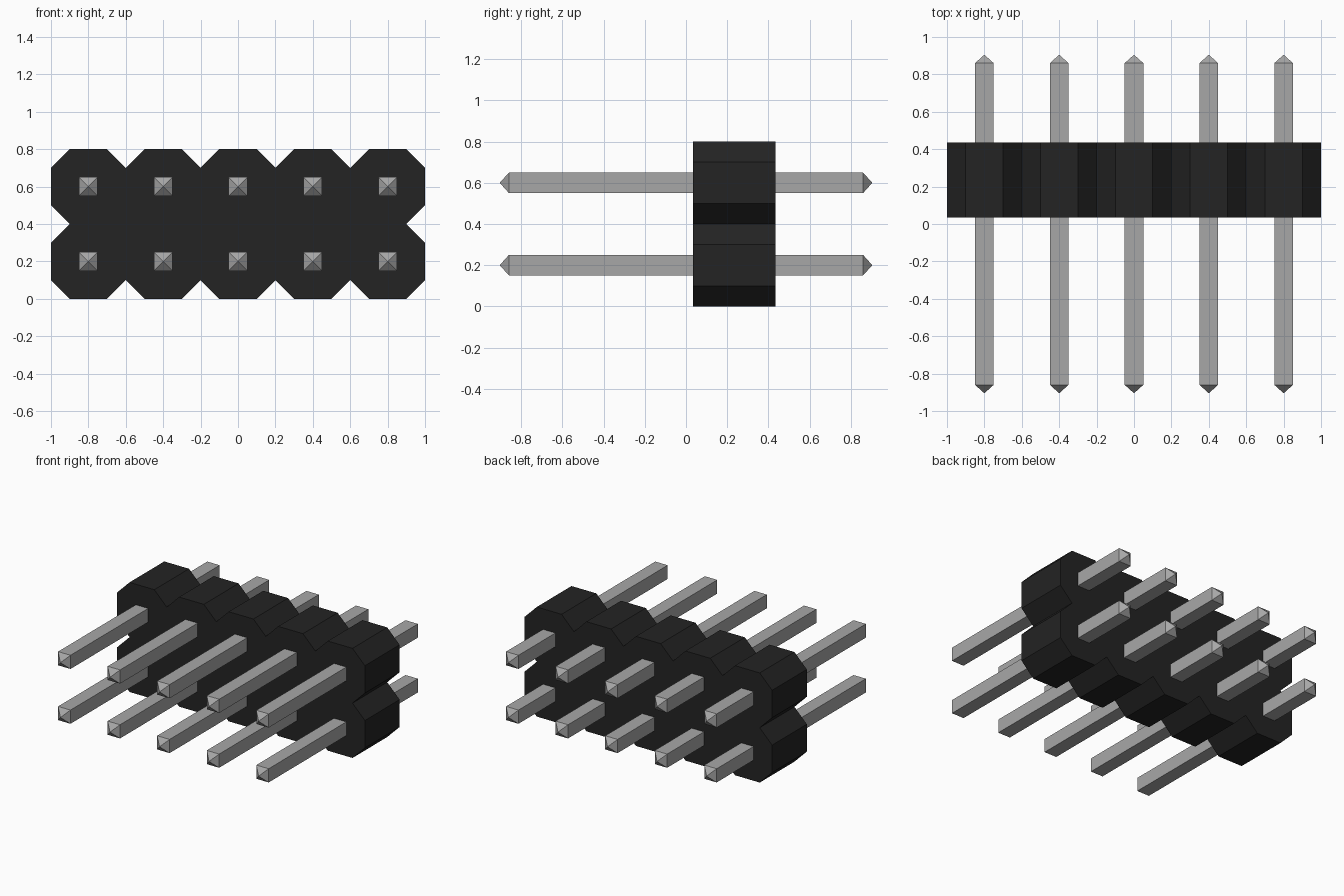
import bpy
import bmesh
from mathutils import Vector

cube = bpy.data.objects.get("Cube")
if cube:
    bpy.data.objects.remove(cube, do_unlink=True)

COLUMNS, ROWS = 5, 2
PITCH = 0.4          # spacing between pins
FLAT = 0.1           # half length of each straight octagon edge
HALF_PIN = 0.05
TIP = 0.045
PIN_END = 0.905
BODY_FRONT, BODY_BACK = 0.035, 0.435


def make_material(name, value):
    mat = bpy.data.materials.new(name)
    mat.use_nodes = True
    colour = (value, value, value, 1)
    mat.diffuse_color = colour
    mat.node_tree.nodes["Principled BSDF"].inputs["Base Color"].default_value = colour
    return mat


def make_object(name, bm, mat):
    bmesh.ops.recalc_face_normals(bm, faces=bm.faces)
    mesh = bpy.data.meshes.new(name)
    bm.to_mesh(mesh)
    bm.free()
    mesh.materials.append(mat)
    obj = bpy.data.objects.new(name, mesh)
    bpy.context.collection.objects.link(obj)
    return obj


def scalloped_edge(start, along, inward, count):
    """Points of one side: a flat per cell with a V notch between cells."""
    points = []
    for i in range(count):
        centre = start + along * PITCH * (i + 0.5)
        points += [centre - along * FLAT, centre + along * FLAT]
        if i < count - 1:
            points.append(start + along * PITCH * (i + 1) + inward * FLAT)
    return points


black_plastic = make_material("black plastic", 0.017)
grey_metal = make_material("grey metal", 0.39)

# Housing: scalloped outline walked around its four sides, then extruded
width, height = COLUMNS * PITCH, ROWS * PITCH
right, up = Vector((1, 0, 0)), Vector((0, 0, 1))
corner = Vector((-width / 2, BODY_FRONT, 0))
outline = scalloped_edge(corner, right, up, COLUMNS)
outline += scalloped_edge(corner + right * width, up, -right, ROWS)
outline += scalloped_edge(corner + right * width + up * height, -right, -up, COLUMNS)
outline += scalloped_edge(corner + up * height, -up, right, ROWS)

bm = bmesh.new()
face = bm.faces.new([bm.verts.new(p) for p in outline])
extruded = bmesh.ops.extrude_face_region(bm, geom=[face], use_keep_orig=True)
moved = [g for g in extruded["geom"] if isinstance(g, bmesh.types.BMVert)]
bmesh.ops.translate(bm, verts=moved, vec=(0, BODY_BACK - BODY_FRONT, 0))
make_object("housing", bm, black_plastic)


# Pins: square bars with a pyramid point at each end
def make_pin(name, x, z):
    bm = bmesh.new()
    bmesh.ops.create_cube(bm, size=1)
    bmesh.ops.scale(bm, verts=bm.verts,
                    vec=(2 * HALF_PIN, 2 * (PIN_END - TIP), 2 * HALF_PIN))
    ends = [f for f in bm.faces if abs(f.normal.y) > 0.9]
    for end in ends:
        side = 1 if end.normal.y > 0 else -1
        poked = bmesh.ops.poke(bm, faces=[end])
        poked["verts"][0].co.y = side * PIN_END
    pin = make_object(name, bm, grey_metal)
    pin.location = (x, 0, z)


for row, row_name in enumerate(("lower", "upper")):
    for column in range(COLUMNS):
        make_pin(f"{row_name}_pin_{column + 1}",
                 (column - (COLUMNS - 1) / 2) * PITCH,
                 (row + 0.5) * PITCH)
